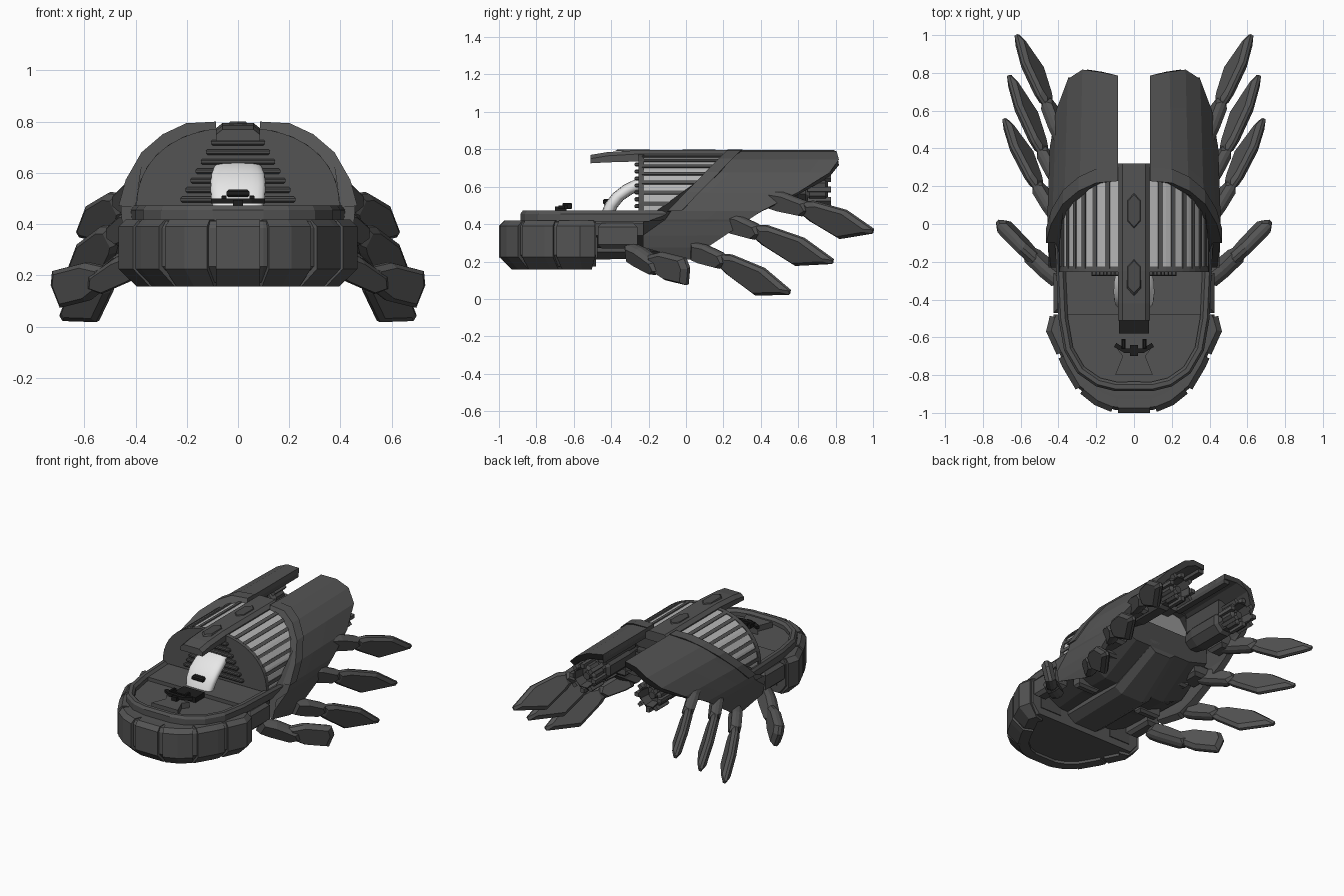
import bpy, bmesh, math
from mathutils import Vector as V

if "Cube" in bpy.data.objects:
    bpy.data.objects.remove(bpy.data.objects["Cube"])

def material(name, v):
    m = bpy.data.materials.new(name)
    m.diffuse_color = (v, v, v, 1)
    m.use_nodes = True
    m.node_tree.nodes["Principled BSDF"].inputs["Base Color"].default_value = m.diffuse_color
    return m

DARK = material("dark grey armour", 0.088)
DEEP = material("deep grey frame", 0.07)
BLACK = material("black controls", 0.012)
PANEL = material("light grey canopy", 0.46)
WHITE = material("white seat", 0.8)

def mesh(name, verts, faces, mat):
    me = bpy.data.meshes.new(name)
    bm = bmesh.new()
    vs = [bm.verts.new(v) for v in verts]
    for f in faces:
        bm.faces.new([vs[i] for i in f])
    bmesh.ops.recalc_face_normals(bm, faces=bm.faces)
    bm.to_mesh(me)
    bm.free()
    ob = bpy.data.objects.new(name, me)
    bpy.context.collection.objects.link(ob)
    me.materials.append(mat)
    return ob

def loft(name, loops, mat):
    # skin a chain of equal closed loops and cap both ends
    n = len(loops[0])
    faces = [(k*n+i, k*n+(i+1) % n, (k+1)*n+(i+1) % n, (k+1)*n+i)
             for k in range(len(loops)-1) for i in range(n)]
    faces += [tuple(range(n)), tuple(range((len(loops)-1)*n, len(loops)*n))]
    return mesh(name, [p for l in loops for p in l], faces, mat)

def box(name, x, y, z, mat, c=0.0):
    # box from ranges, with chamfered top and bottom
    def ring(zz, d):
        return [(x[0]+d, y[0]+d, zz), (x[1]-d, y[0]+d, zz), (x[1]-d, y[1]-d, zz), (x[0]+d, y[1]-d, zz)]
    loops = [ring(z[0], c), ring(z[1], c)]
    if c:
        loops[1:1] = [ring(z[0]+c, 0), ring(z[1]-c, 0)]
    return loft(name, loops, mat)

def mirrored(path):
    return [(-x, y) for x, y in reversed(path) if x > 0] + path

def sweep(name, path, section, mat):
    # carry an (outward offset, z) section along a plan path
    loops = []
    for i, p in enumerate(path):
        a, b = path[max(i-1, 0)], path[min(i+1, len(path)-1)]
        d = (V(b)-V(a)).normalized()
        loops.append([(p[0]+d.y*o, p[1]-d.x*o, z) for o, z in section])
    return loft(name, loops, mat)

def interp(t, table):
    for (a, u), (b, w) in zip(table, table[1:]):
        if t <= b:
            return u+(w-u)*max(0, (t-a)/(b-a))
    return table[-1][1]

# front bumper: solid core with raised armour plates
bump = mirrored([(0, -.985), (.1, -.985), (.2, -.945), (.3, -.865), (.365, -.75), (.45, -.565), (.425, -.48)])
def bump_ring(f, z):
    return [(x*f, -.48+(y+.48)*f, z) for x, y in bump]
loft("front_bumper", [bump_ring(.82, .175), bump_ring(.88, .172), bump_ring(1, .235), bump_ring(1, .385),
                      bump_ring(.97, .412), bump_ring(.85, .415)], DARK)
plate = [(-.06, .418), (-.012, .418), (.016, .39), (.016, .225), (-.055, .157), (-.12, .157), (-.12, .2), (-.06, .25)]
sweep("bumper_plate_centre", [(-.085, -.985), (.085, -.985)], plate, DARK)
for s in (1, -1):
    for i, p in enumerate([[(.115, -.98), (.2, -.945), (.275, -.885)], [(.295, -.868), (.365, -.75), (.385, -.705)],
                           [(.395, -.685), (.45, -.565), (.43, -.49)]]):
        p = p if s > 0 else [(-x, y) for x, y in reversed(p)]
        sweep("bumper_plate_%d" % i, p, plate, DARK)
    box("bumper_vent", sorted((s*.2, s*.36)), (-.5, -.474), (.22, .33), DEEP)

# cockpit floor, rim and deck
rim = mirrored([(0, -.885), (.1, -.885), (.2, -.86), (.3, -.79), (.37, -.67), (.40, -.5), (.42, -.06)])
loft("cockpit_floor", [[(x*.98, y*.98, z) for x, y in rim] for z in (.40, .43)], DARK)
sweep("cockpit_rim", rim, [(0, .41), (0, .455), (-.012, .472), (-.035, .472), (-.05, .455), (-.05, .42)], DARK)
box("rear_deck", (-.385, .385), (-.48, -.1), (.42, .455), DARK)
box("seat_base", (-.08, .08), (-.58, -.48), (.43, .465), BLACK)

# lower hull with keel
def hull(y, w, zt, zm, zb):
    return [(-w, y, zt), (w, y, zt), (w, y, zm), (.6*w, y, zb), (-.6*w, y, zb), (-w, y, zm)]
loft("lower_hull", [hull(-.55, .35, .42, .34, .27), hull(-.25, .38, .43, .34, .28), hull(0, .39, .46, .34, .27),
                    hull(.28, .36, .60, .47, .43)], DEEP)
loft("keel", [hull(-.5, .14, .3, .25, .21), hull(-.02, .14, .3, .25, .22), hull(.28, .10, .48, .43, .40)], DARK)
for s in (1, -1):
    box("side_module", sorted((s*.33, s*.425)), (-.47, -.26), (.27, .405), DARK, .02)
    for i in range(3):
        y = -.2+.14*i
        box("belly_rib", sorted((s*.17, s*.33)), (y, y+.06), (.25+.05*i, .37+.05*i), DARK, .015)

# canopy: barrel under the shell with raised ribs
front = [(.21, 0), (.275, -.23), (.42, -.23), (.425, -.11), (.47, -.08), (.8, .25)]
def arc(deg, a, h):
    t = math.radians(deg)
    return math.copysign(abs(math.sin(t))**.88, t)*a, .46+h*max(0, math.cos(t))**.9
def rib(name, pts, y0, back, mat):
    loft(name, [[(x, y0, z) for x, z in pts], [(x, interp(z, front)+back, z) for x, z in pts]], mat)
rib("canopy_panel", [arc(-90+7.5*i, .392, .312) for i in range(25)], -.235, .05, PANEL)
bulk = [arc(-90+7.5*i, .397, .317) for i in range(25)]
loft("canopy_bulkhead", [[(x, y, z) for x, z in bulk] for y in (-.255, -.225)], DARK)
for s in (1, -1):
    for i in range(7):
        c = 18+i*10.8
        o = [arc(d, .398, .318) for d in (c-1.9, c+1.9)]
        n = [arc(d, .38, .30) for d in (c+1.9, c-1.9)]
        rib("canopy_rib", [(s*x, z) for x, z in o+n], -.235, .04, DARK)
for i in range(7):
    w, z = .225-.02*i, .485+.037*i
    box("bulkhead_slat", (-w, w), (-.275, -.24), (z, z+.022), DEEP, .006)

# rear shell lobes and slanted trim band
section = [(.085, .797), (.2, .787), (.29, .745), (.37, .675), (.43, .57), (.457, .47), (.455, .425), (.452, .415),
           (.44, .34), (.425, .275), (.40, .212)]
rear = [(.21, .02), (.24, .06), (.5, .45), (.63, .73), (.72, .805), (.76, .825), (.785, .81), (.8, .78)]
def shell_loop(s, k, grow, inner, band):
    def pt(x, z, f):
        y0, y1 = interp(z, front), interp(z, rear)
        y = y0-.02+.075*k if band else y0+(y1-y0)*k
        taper = 1-.08*max(0, y-.1)
        xx = x if x < .1 else x*f*taper
        return (s*xx, y, min(.8, .45+(z-.45)*f))
    pts = section[:6] if band else section
    return [pt(x, z, grow) for x, z in pts] + [pt(x, z, inner) for x, z in reversed(pts)]
for s in (1, -1):
    loft("rear_shell", [shell_loop(s, k/6, 1, .9, False) for k in range(7)], DARK)
    loft("shell_trim", [shell_loop(s, k, 1.02, .87, True) for k in (0, 1)], DARK)
    loft("shell_lip", [[(s*x, y, z) for x, z in ((.085, .795), (.125, .79), (.125, .735), (.085, .735))]
                       for y in (.3, .78)], DEEP)

# roof spine with elongated hexagonal plates
def spine(y, zt, zb):
    return [(-.085, y, zb), (-.085, y, zt-.02), (-.06, y, zt), (.06, y, zt), (.085, y, zt-.02), (.085, y, zb)]
loft("roof_spine", [spine(-.51, .77, .725), spine(-.42, .785, .73), spine(-.25, .795, .735), spine(.32, .795, .73)], DARK)
for y in (-.28, .07):
    loft("spine_plate", [[(x*f, y+d*f, z) for x, d in ((0, -.1), (.037, -.06), (.037, .06), (0, .1), (-.037, .06), (-.037, -.06))]
                         for f, z in ((1, .79), (.85, .8))], DEEP)

# seat: curved padded strip leaning on the bulkhead
loops = []
for (y, z), w in zip([(-.42, .45), (-.40, .50), (-.365, .545), (-.31, .585), (-.25, .612), (-.20, .62)],
                     [.095, .105, .108, .106, .095, .08]):
    t = math.radians(75-60*(y+.42)/.22)
    ring = []
    for i in range(20):
        a = 2*math.pi*i/20
        c, q = math.cos(a), math.sin(a)
        u = math.copysign(abs(c)**.6, c)*w
        v = math.copysign(abs(q)**.7, q)*.034
        ring.append((u, y-v*math.sin(t), z+v*math.cos(t)))
    loops.append(ring)
seat = loft("seat", loops, WHITE)
for p in seat.data.polygons:
    p.use_smooth = len(p.vertices) == 4

# controls
box("seat_handle", (-.045, .045), (-.445, -.40), (.505, .535), BLACK, .008)
loft("console", [[(x, y, z) for x, y in ((-.1, -.8), (.1, -.8), (.06, -.7), (.09, -.66), (-.09, -.66), (-.06, -.7))]
                 for z in (.43, .468)], DARK)
box("steering_column", (-.02, .02), (-.70, -.64), (.45, .495), BLACK)
sweep("steering_bar", [(-.1, -.64), (-.05, -.67), (.05, -.67), (.1, -.64)],
      [(.012, .48), (.012, .5), (-.012, .5), (-.012, .48)], BLACK)
for s in (1, -1):
    box("steering_grip", sorted((s*.045, s*.065)), (-.66, -.61), (.48, .512), BLACK, .004)

# legs: chamfered plates laid out between two points
def blade(name, s, base, tip, outline, t, lean=.4, inset=.8):
    b, e = V(base), V(tip)
    d = e-b
    w = V((lean, 0, 1))
    w = (w-d*(w.dot(d)/d.dot(d))).normalized()
    n = d.normalized().cross(w)
    mid = sum((V(o) for o in outline), V((0, 0)))/len(outline)
    loops = []
    for f, k in ((inset, -t), (1, -t*.3), (1, t*.3), (inset, t)):
        ring = []
        for o in outline:
            q = mid+(V(o)-mid)*f
            p = b+d*q.x+w*q.y+n*k
            ring.append((s*p.x, p.y, max(0, p.z)))
        loops.append(ring)
    return loft(name, loops, DARK)

fin = [(0, -.04), (-.02, .035), (.12, .06), (.6, .07), (1, .012), (1, -.012), (.55, -.108), (.1, -.06)]
joint = [(0, -.05), (0, .045), (.4, .055), (1.05, .04), (1.2, 0), (1, -.045), (.3, -.055)]
for s in (1, -1):
    for root, knee, tip in [((.37, .43, .54), (.455, .63, .485), (.62, 1.0, .362)),
                            ((.38, .20, .42), (.48, .375, .36), (.66, .785, .20)),
                            ((.40, .03, .26), (.505, .19, .205), (.685, .555, .035))]:
        blade("rear_leg_joint", s, root, knee, joint, .034)
        blade("rear_leg_blade", s, knee, tip, fin, .028, .5)
    blade("front_leg_arm", s, (.38, -.31, .26), (.55, -.16, .17), joint, .04, .8)
    blade("front_leg_claw", s, (.51, -.20, .205), (.715, .015, .135),
          [(0, -.04), (0, .03), (.3, .07), (.9, .08), (1, .03), (.97, -.065), (.45, -.075)], .034, .3)
    box("leg_mount", sorted((s*.28, s*.41)), (.1, .26), (.38, .47), DARK, .02)
    box("upper_leg_mount", sorted((s*.30, s*.40)), (.36, .5), (.49, .60), DARK, .02)

# twin thrusters, eight-sided with hollow nozzles and fins
for s in (1, -1):
    prof = [(.06, .25), (.085, .36), (.085, .58), (.065, .60), (.065, .64), (.09, .66), (.09, .745), (.07, .76), (.06, .69), (.03, .69), (.025, .73)]
    loft("thruster", [[(s*.25+r*math.cos(math.pi*(i+.5)/4), y, .585+r*math.sin(math.pi*(i+.5)/4)) for i in range(8)]
                      for r, y in prof], DEEP)
    for i in range(8):
        a = math.pi*i/4
        c, q = math.cos(a), math.sin(a)
        loft("thruster_fin", [[(s*.25+r*c-k*q, y, .585+r*q+k*c) for r, k in ((.07, -.015), (.1, -.012), (.1, .012), (.07, .015))]
                              for y in (.65, .775)], DARK)
    box("thruster_pylon", sorted((s*.19, s*.29)), (.28, .6), (.62, .74), DEEP, .01)
